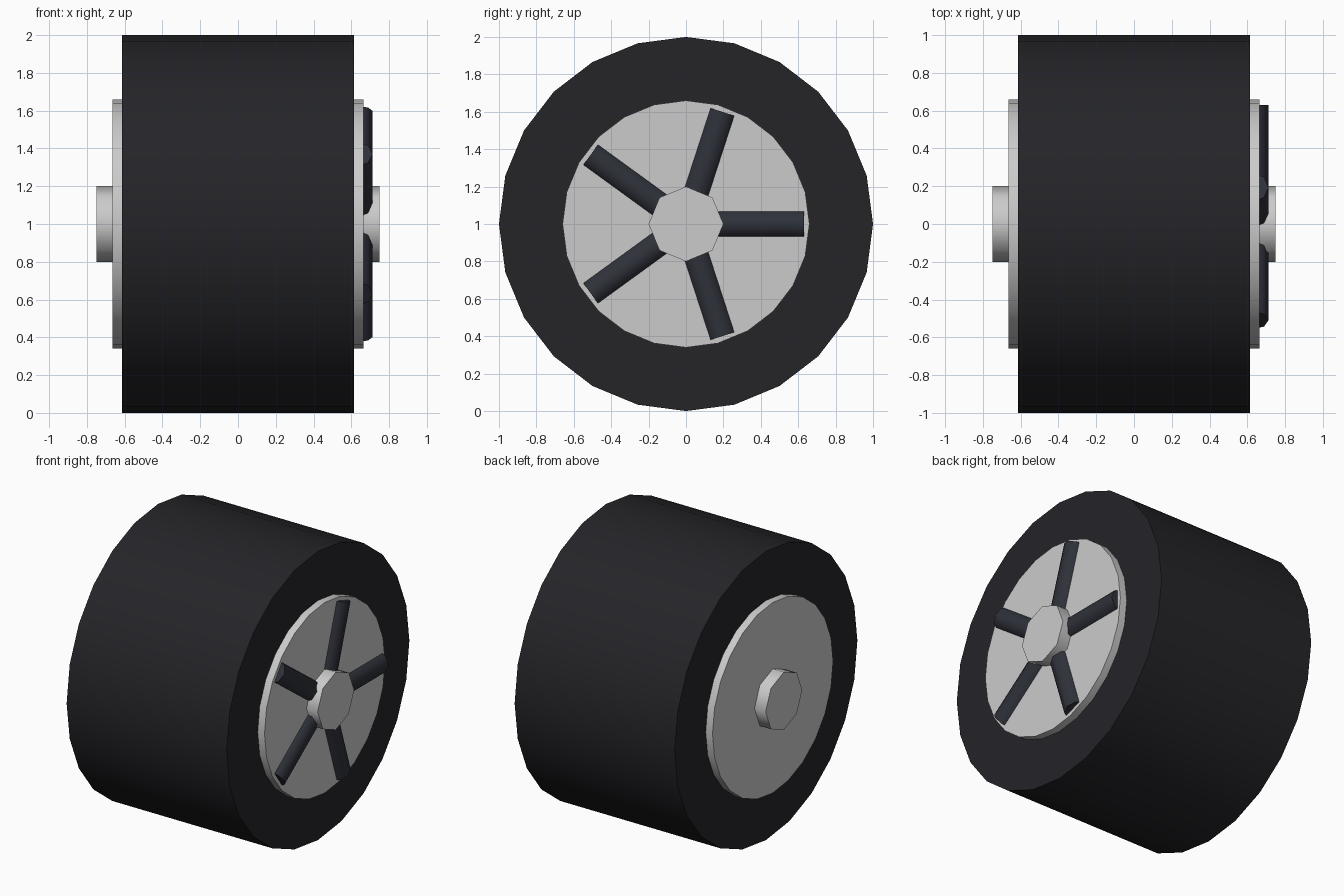
import bpy
from math import radians, pi
from mathutils import Matrix, Vector

if "Cube" in bpy.data.objects:
    bpy.data.objects.remove(bpy.data.objects["Cube"])


def material(name, color):
    m = bpy.data.materials.new(name)
    m.diffuse_color = (*color, 1)
    m.use_nodes = True
    m.node_tree.nodes["Principled BSDF"].inputs["Base Color"].default_value = m.diffuse_color
    return m


def cylinder(name, sides, radius, length, matrix, mat=None):
    """Capped cylinder along local Z, placed by matrix, round sides smooth."""
    bpy.ops.mesh.primitive_cylinder_add(vertices=sides, radius=radius, depth=length)
    ob = bpy.context.object
    ob.name = name
    ob.data.transform(matrix)
    bpy.ops.object.shade_smooth_by_angle(angle=radians(50))
    if mat:
        ob.data.materials.append(mat)
    return ob


rubber = material("rubber", (0.018, 0.018, 0.022))
dark_metal = material("dark_metal", (0.028, 0.031, 0.042))

center = Matrix.Translation((0, 0, 1))
axle_dir = center @ Matrix.Rotation(pi / 2, 4, 'Y')

# Concentric drums: tyre, rim and hub
cylinder("tyre", 24, 1.0, 1.226, axle_dir, rubber)
cylinder("rim", 24, 0.66, 1.33, axle_dir)
cylinder("hub", 8, 0.2, 1.5, axle_dir)

# Five eight-sided spokes half sunk in the outer (+x) rim face
inner, outer = 0.1, 0.63
for i in range(5):
    spin = Matrix.Rotation(i * 2 * pi / 5, 4, 'X')
    lay = Matrix.Translation((0.632, (inner + outer) / 2, 0)) @ Matrix.Rotation(-pi / 2, 4, 'X')
    cylinder(f"spoke_{i + 1}", 8, 0.08, outer - inner, center @ spin @ lay, dark_metal)
